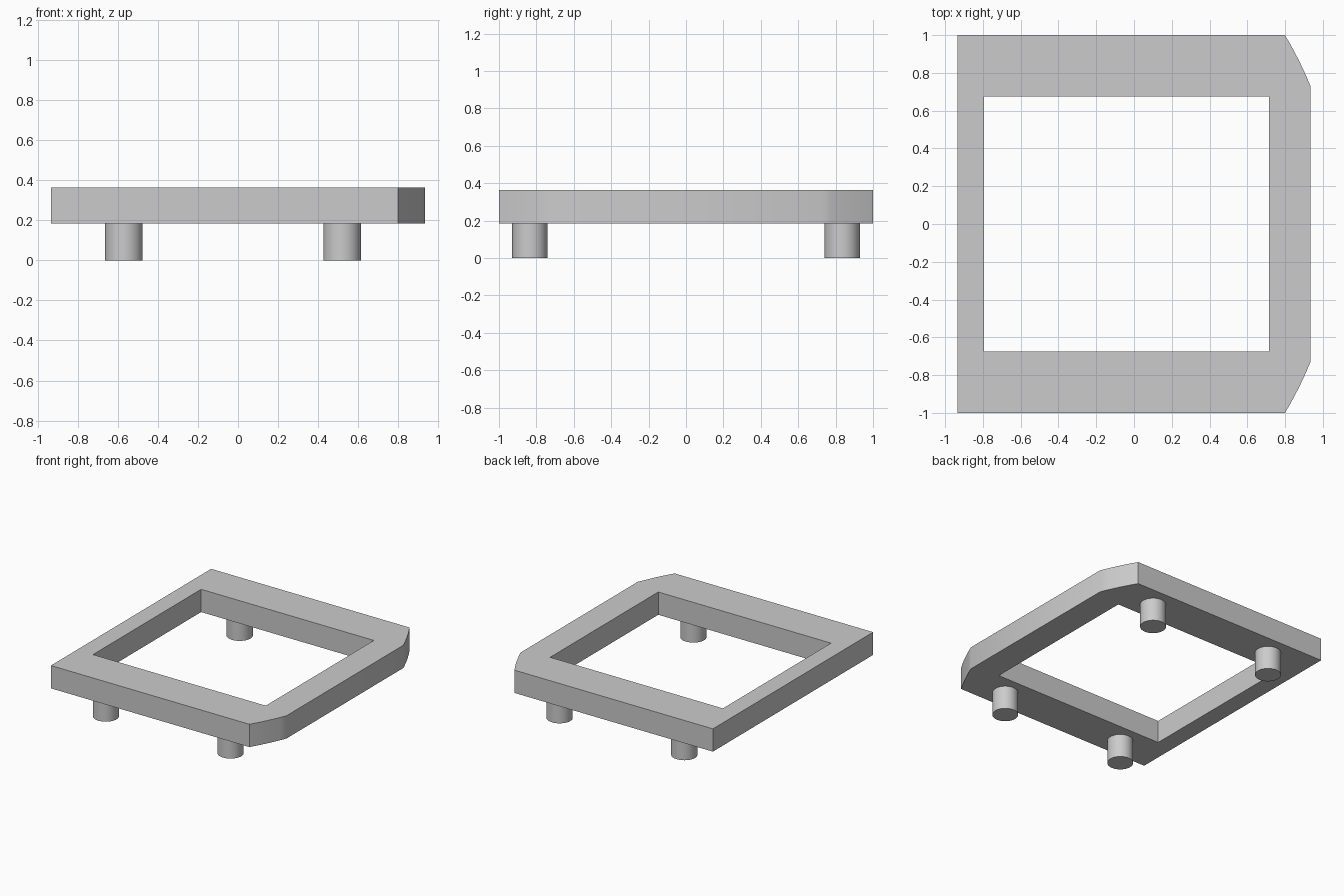
import bpy, bmesh, math
from mathutils import Vector

cube = bpy.data.objects.get("Cube")
if cube:
    bpy.data.objects.remove(cube, do_unlink=True)

# Material
grey = bpy.data.materials.new("light grey")
grey.use_nodes = True
colour = (0.6, 0.6, 0.6, 1.0)
grey.diffuse_color = colour
grey.node_tree.nodes["Principled BSDF"].inputs["Base Color"].default_value = colour

BOTTOM, TOP = 0.185, 0.365


def finish(obj):
    obj.data.materials.append(grey)
    bpy.ops.object.select_all(action="DESELECT")
    obj.select_set(True)
    bpy.context.view_layer.objects.active = obj
    bpy.ops.object.shade_smooth_by_angle(angle=math.radians(30))


# Frame outline: square left corners, shallow arcs cutting the right ones
centre_x, radius = -0.863, 1.94
a0, a1 = math.asin(0.73 / radius), math.asin(1 / radius)
steps = 6
arc = [(centre_x + radius * math.cos(a), radius * math.sin(a))
       for a in (a0 + (a1 - a0) * i / steps for i in range(steps + 1))]
outer = arc + [(-0.935, 1), (-0.935, -1)] + [(x, -y) for x, y in reversed(arc)]
inner = [(0.715, 0.675), (-0.795, 0.675), (-0.795, -0.675), (0.715, -0.675)]

# Frame: fill between both outlines and extrude upwards
bm = bmesh.new()
edges = []
for loop in (outer, inner):
    verts = [bm.verts.new((x, y, BOTTOM)) for x, y in loop]
    edges += [bm.edges.new((v, verts[i - 1])) for i, v in enumerate(verts)]
bmesh.ops.triangle_fill(bm, edges=edges, use_beauty=True, normal=Vector((0, 0, 1)))
grown = bmesh.ops.extrude_face_region(bm, geom=bm.faces[:], use_keep_orig=True)
top = [v for v in grown["geom"] if isinstance(v, bmesh.types.BMVert)]
bmesh.ops.translate(bm, verts=top, vec=(0, 0, TOP - BOTTOM))
bmesh.ops.recalc_face_normals(bm, faces=bm.faces[:])
mesh = bpy.data.meshes.new("frame")
bm.to_mesh(mesh)
bm.free()
frame = bpy.data.objects.new("frame", mesh)
bpy.context.collection.objects.link(frame)
finish(frame)

# Round legs
for side, x in (("right", -0.57), ("left", 0.52)):
    for end, y in (("front", -0.835), ("back", 0.835)):
        bpy.ops.mesh.primitive_cylinder_add(
            vertices=48, radius=0.094, depth=BOTTOM, location=(x, y, BOTTOM / 2))
        leg = bpy.context.object
        leg.name = f"{end}_{side}_leg"
        finish(leg)
